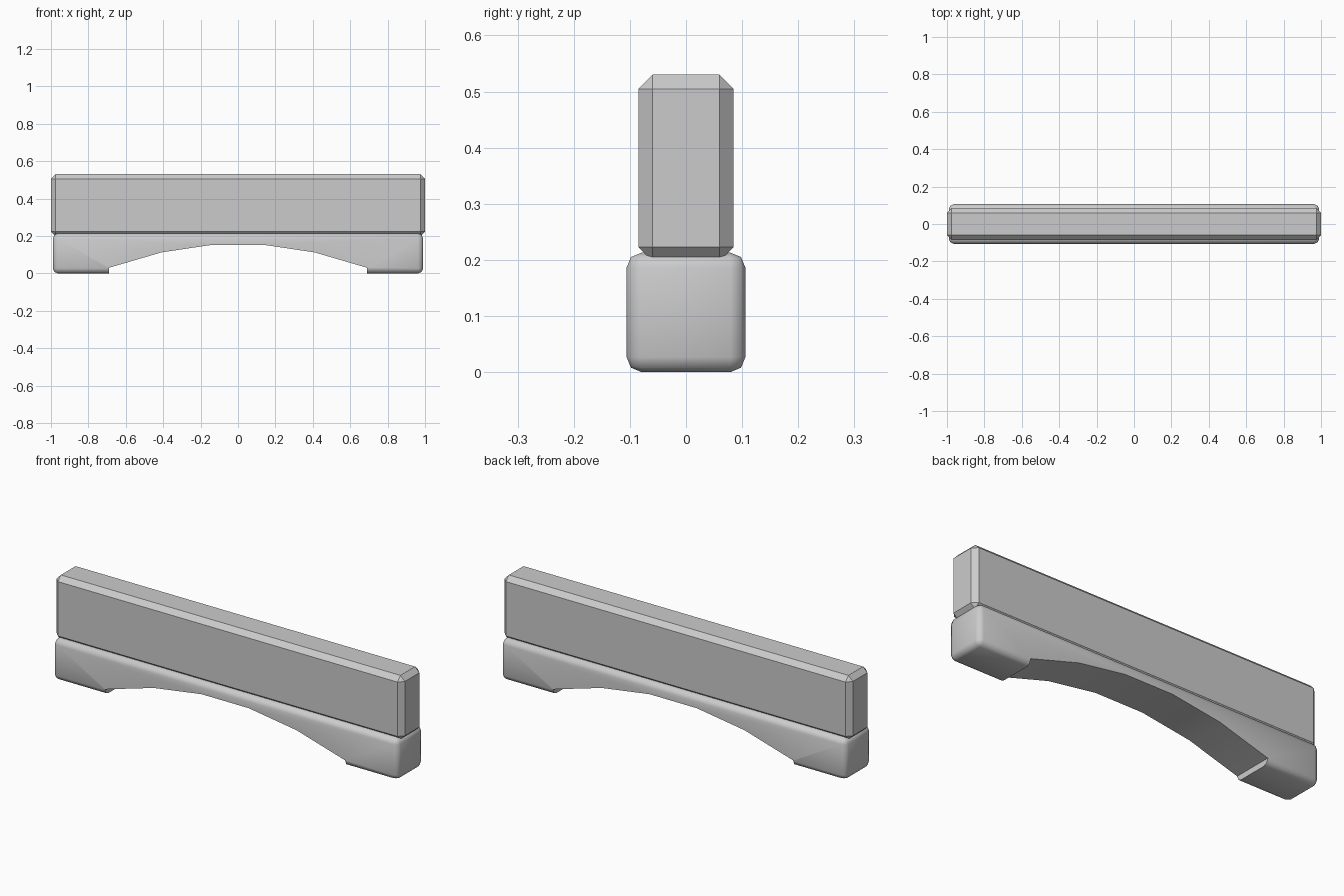
import bpy, bmesh, math

if "Cube" in bpy.data.objects:
    bpy.data.objects.remove(bpy.data.objects["Cube"])


def block(name, size, z0, bevel, segments):
    """Bevelled box centred on x and y, standing on z0."""
    bm = bmesh.new()
    bmesh.ops.create_cube(bm, size=1)
    for v in bm.verts:
        v.co = (v.co.x * size[0], v.co.y * size[1], z0 + (v.co.z + 0.5) * size[2])
    bmesh.ops.bevel(bm, geom=bm.edges[:], offset=bevel, segments=segments,
                    profile=0.5, affect='EDGES')
    return add(name, bm)


def add(name, bm):
    bmesh.ops.recalc_face_normals(bm, faces=bm.faces[:])
    me = bpy.data.meshes.new(name)
    bm.to_mesh(me)
    bm.free()
    ob = bpy.data.objects.new(name, me)
    bpy.context.collection.objects.link(ob)
    return ob


# Upper slab with flat chamfers
block("upper_slab", (2.0, 0.17, 0.332), 0.198, 0.025, 1)

# Lower beam with softly rounded edges
beam = block("lower_beam", (1.98, 0.212, 0.213), 0.0, 0.027, 2)

# Faceted arch cutter, profile mirrored about x = 0
half = [(0.69, -0.1), (0.69, 0.03), (0.41, 0.112), (0.136, 0.153)]
profile = half + [(-x, z) for x, z in reversed(half)]
bm = bmesh.new()
face = bm.faces.new([bm.verts.new((x, -0.3, z)) for x, z in profile])
ext = bmesh.ops.extrude_face_region(bm, geom=[face])
bmesh.ops.translate(bm, vec=(0, 0.6, 0),
                    verts=[g for g in ext["geom"] if isinstance(g, bmesh.types.BMVert)])
cutter = add("arch_cutter", bm)
cutter.hide_render = True

# Cut the arch, then smooth the beam
mod = beam.modifiers.new("arch", 'BOOLEAN')
mod.operation = 'DIFFERENCE'
mod.solver = 'EXACT'
mod.object = cutter
bpy.context.view_layer.objects.active = beam
beam.select_set(True)
bpy.ops.object.modifier_apply(modifier=mod.name)
bpy.data.objects.remove(cutter)
bpy.ops.object.shade_smooth_by_angle(angle=math.radians(50))
